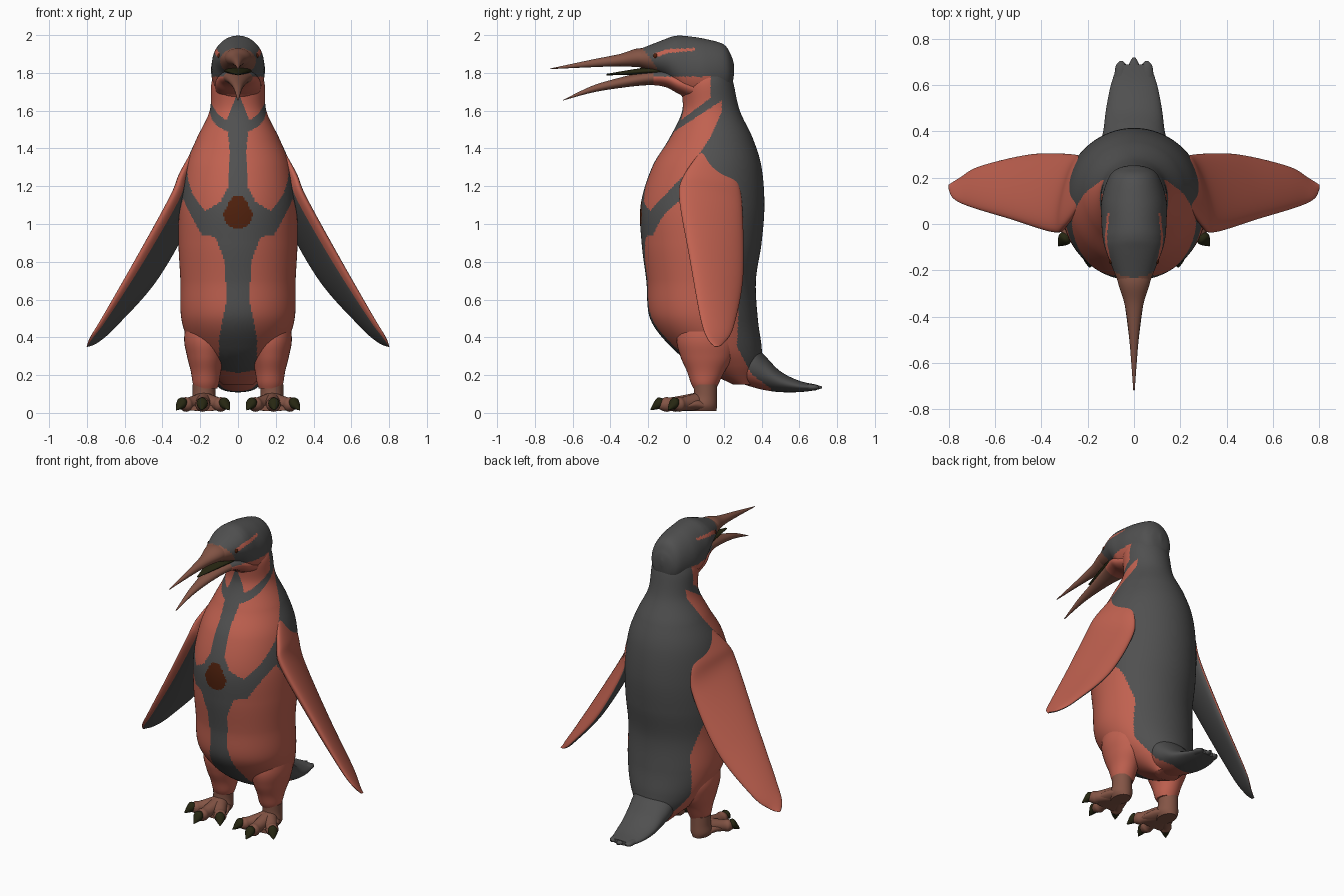
import bpy, bmesh, math
from mathutils import Vector

if "Cube" in bpy.data.objects:
    bpy.data.objects.remove(bpy.data.objects["Cube"], do_unlink=True)


def make_material(name, red, green, blue):
    mat = bpy.data.materials.new(name)
    mat.use_nodes = True
    mat.diffuse_color = (red, green, blue, 1)
    shader = mat.node_tree.nodes["Principled BSDF"]
    shader.inputs["Base Color"].default_value = mat.diffuse_color
    return mat


MATERIALS = {
    "red": make_material("red feathers", .53, .12, .08),
    "grey": make_material("grey feathers", .08, .08, .08),
    "horn": make_material("brown horn", .23, .09, .06),
    "brown": make_material("dark brown", .08, .015, .004),
    "dark": make_material("olive black", .02, .02, .006),
}


def smooth_rows(rows, steps):
    """Pass a Catmull-Rom curve through the rows."""
    result = []
    last = len(rows) - 1
    for i in range(last):
        before, start, end, after = (rows[max(0, min(last, i + k))] for k in (-1, 0, 1, 2))
        for j in range(steps):
            t = j / steps
            row = []
            for p, q, r, s in zip(before, start, end, after):
                leave, arrive = (r - p) / 2, (s - q) / 2
                bend = 3 * (r - q) - 2 * leave - arrive
                twist = 2 * (q - r) + leave + arrive
                row.append(q + t * (leave + t * (bend + t * twist)))
            result.append(row)
    return result + [list(rows[last])]


def loft(name, rings, paint, sides=32, steps=6, side=1):
    """Skin elliptical rings (centre, half axis, half axis); paint is a key or a rule."""
    bm = bmesh.new()
    loops = []
    for row in smooth_rows([[*c, *u, *v] for c, u, v in rings], steps):
        centre, u, v = Vector(row[:3]), Vector(row[3:6]), Vector(row[6:])
        loop = []
        for k in range(sides):
            angle = math.tau * k / sides
            point = centre + u * math.cos(angle) + v * math.sin(angle)
            point.x *= side
            loop.append(bm.verts.new(point))
        loops.append(loop)
    slots = []

    def add_face(verts, angle):
        face = bm.faces.new(verts)
        key = paint if isinstance(paint, str) else paint(face.calc_center_median(), angle)
        if key not in slots:
            slots.append(key)
        face.material_index = slots.index(key)

    for lower, upper in zip(loops, loops[1:]):
        for k in range(sides):
            following = (k + 1) % sides
            corners = (lower[k], lower[following], upper[following], upper[k])
            add_face(corners, math.tau * (k + .5) / sides)
    add_face(loops[0], 0)
    add_face(loops[-1], 0)
    bmesh.ops.recalc_face_normals(bm, faces=bm.faces)
    mesh = bpy.data.meshes.new(name)
    bm.to_mesh(mesh)
    bm.free()
    for key in slots:
        mesh.materials.append(MATERIALS[key])
    obj = bpy.data.objects.new(name, mesh)
    bpy.context.collection.objects.link(obj)
    bpy.ops.object.select_all(action="DESELECT")
    obj.select_set(True)
    bpy.context.view_layer.objects.active = obj
    bpy.ops.object.shade_smooth_by_angle(angle=math.radians(50))


def stacked(rows, x=0):
    """Level rings from (z, front y, back y, half width)."""
    return [((x, (front + back) / 2, z), (width, 0, 0), (0, (back - front) / 2, 0))
            for z, front, back, width in rows]


def lengthwise(rows, x=0):
    """Upright rings from (y, low z, high z, half width)."""
    return [((x, y, (low + high) / 2), (width, 0, 0), (0, 0, (high - low) / 2))
            for y, low, high, width in rows]


def graph(value, points):
    """Piecewise linear lookup."""
    for (start, low), (end, high) in zip(points, points[1:]):
        if value <= end:
            return low + (high - low) * max(0, (value - start) / (end - start))
    return points[-1][1]


# Plumage borders
BACK = [(.13, .45), (.2, .35), (.35, .27), (.6, .28), (.8, .22), (.95, .1), (1.17, -.04)]
BELLY_STRIPE = [(.21, 0), (.23, .1), (.4, .1), (.6, .06), (.8, .07), (.93, .12)]
BELLY_TOP = [(.1, .93), (.19, .94), (.24, 1.03), (.31, 1.17)]
CHEST_EDGE = [(-.2, 1.06), (0, 1.27), (.13, 1.46), (.2, 1.62)]
CHEST_STRIPE = [(1.07, .17), (1.12, .09), (1.2, .05), (1.4, .045), (1.55, .06), (1.7, 0)]
BREAST_SPOT = [(.98, .03), (1, .06), (1.05, .08), (1.11, .05), (1.15, .02)]
BROW = [(-.17, 1.89), (-.1, 1.915), (.05, 1.925)]


def plumage(point, angle):
    x, y, z = abs(point.x), point.y, point.z
    if y < -.1 and .98 < z < 1.15 and x < graph(z, BREAST_SPOT):
        return "brown"
    if z > 1.78 and y < -.2 + .7 * (1.89 - z):
        return "horn"
    if x > .04 and -.17 < y < .05 and abs(z - graph(y, BROW)) < .008 - y / 40:
        return "red"
    if z < graph(x, BELLY_TOP) and y < graph(z, BACK) and x > graph(z, BELLY_STRIPE):
        return "red"
    if z > 1.04 and x > graph(z, CHEST_STRIPE):
        on_chest = y < .19 and graph(y, CHEST_EDGE) < z < 1.53 + .65 * y
        on_throat = y < .13 and 1.57 + .75 * y < z < 1.78
        if on_chest or on_throat:
            return "red"
    return "grey"


def throat(point, angle):
    if point.y < -.17:
        return "horn"
    return "red" if point.z < 1.78 else "grey"


# Body and neck
loft("body", stacked([
    (.15, .25, .36, .08), (.25, .05, .4, .18), (.35, -.08, .4, .25), (.5, -.19, .38, .3),
    (.7, -.21, .37, .305), (.9, -.235, .4, .315), (1.1, -.24, .415, .31), (1.3, -.18, .4, .28),
    (1.45, -.09, .355, .22), (1.6, -.02, .285, .15), (1.75, -.02, .25, .14), (1.85, .06, .22, .1),
]), plumage, sides=220, steps=26)

# Head
loft("head", lengthwise([
    (.255, 1.8, 1.84, .01), (.24, 1.72, 1.89, .07), (.2, 1.67, 1.95, .11), (.1, 1.64, 1.98, .14),
    (0, 1.66, 1.995, .14), (-.06, 1.72, 1.995, .135), (-.12, 1.78, 1.975, .12), (-.26, 1.835, 1.92, .065),
]), plumage, sides=120, steps=16)

# Bill, throat and tongue
loft("upper_bill", lengthwise([
    (-.15, 1.825, 1.92, .085), (-.25, 1.83, 1.93, .07), (-.35, 1.835, 1.9, .04),
    (-.5, 1.83, 1.87, .02), (-.72, 1.82, 1.823, .003),
]), "horn", steps=8)
loft("lower_bill", lengthwise([
    (.05, 1.65, 1.78, .12), (-.04, 1.69, 1.8, .12), (-.11, 1.725, 1.82, .1), (-.2, 1.735, 1.81, .07),
    (-.35, 1.72, 1.775, .04), (-.5, 1.695, 1.73, .02), (-.65, 1.654, 1.657, .003),
]), throat, sides=48, steps=12)
loft("tongue", lengthwise([
    (-.06, 1.79, 1.83, .08), (-.2, 1.79, 1.83, .062), (-.42, 1.787, 1.795, .006),
]), "dark")

# Tail with ragged tip
loft("tail", lengthwise([
    (.25, .17, .38, .12), (.34, .14, .38, .14), (.42, .12, .3, .13),
    (.5, .11, .22, .12), (.6, .11, .17, .1), (.69, .12, .15, .07),
]), plumage, sides=64, steps=10)
for name, offset in (("left", 1), ("middle", 0), ("right", -1)):
    tip = .72 - .015 * abs(offset)
    loft(name + "_tail_feather", lengthwise([
        (.62, .12, .155, .03), (.68, .12, .15, .025), (tip, .13, .14, .006),
    ], offset * .055), "grey", sides=16)

# Flipper leading and trailing points, shoulder to tip
FLIPPER = [
    ((.23, .09, 1.4), (.2, .22, 1.38)), ((.3, -.01, 1.26), (.23, .28, 1.21)),
    ((.35, -.035, 1.14), (.26, .3, 1.03)), ((.53, .02, .82), (.44, .3, .7)),
    ((.71, .075, .51), (.66, .25, .45)), ((.78, .11, .4), (.75, .2, .37)), ((.8, .15, .35), (.8, .17, .35)),
]


def flipper_rings():
    span = Vector((.5, .05, -.85))
    for leading, trailing in FLIPPER:
        leading, trailing = Vector(leading), Vector(trailing)
        chord = (leading - trailing) / 2
        thickness = chord.cross(span).normalized() * chord.length / 4
        yield (leading + trailing) / 2, chord, thickness


def flipper_paint(point, angle):
    inner_face = math.sin(angle) < 0 and math.cos(angle) < .82
    return "grey" if inner_face else "red"


TOES = {"inner": (.065, -.095), "middle": (.19, -.155), "outer": (.305, -.07)}

for label, side in (("left", 1), ("right", -1)):
    loft(label + "_flipper", list(flipper_rings()), flipper_paint, sides=48, steps=10, side=side)

    # Leg and foot
    loft(label + "_thigh", stacked([
        (.13, .04, .16, .06), (.16, .025, .175, .07), (.22, .005, .205, .08),
        (.3, -.03, .25, .1), (.4, -.05, .26, .115), (.55, -.02, .2, .09),
    ], .17), "red", side=side)
    loft(label + "_ankle", stacked([
        (.01, .02, .16, .05), (.04, .02, .165, .065), (.09, .04, .165, .06), (.15, .04, .165, .06),
    ], .18), "horn", side=side)
    loft(label + "_foot_web", lengthwise([
        (.13, .01, .05, .05), (.06, .01, .08, .08), (0, .01, .06, .1), (-.05, .01, .04, .1),
    ], .18), "horn", side=side)

    # Toes and claws
    for toe, (x, y) in TOES.items():
        root, tip = Vector((.18, .07, .06)), Vector((x, y, .04))
        along = (tip - root).normalized()
        across = along.cross(Vector((0, 0, 1))).normalized()
        up = across.cross(along)
        toe_rings = [(root.lerp(tip, t), across * r, up * r)
                     for t, r in ((0, .05), (.6, .036), (.8, .038), (1, .015))]
        claw_rings = [(tip + along * reach + up * rise, across * r, up * r)
                      for reach, rise, r in ((-.035, .01, .024), (-.01, .01, .03), (.01, 0, .022), (.035, -.02, .003))]
        loft(f"{label}_{toe}_toe", toe_rings, "horn", sides=20, side=side)
        loft(f"{label}_{toe}_claw", claw_rings, "dark", sides=16, side=side)

    # Eye
    loft(label + "_eye", [
        ((.096 + .013 * math.sin(t), -.16, 1.89), (0, .014 * math.cos(t), 0), (0, 0, .014 * math.cos(t)))
        for t in (-1.5, -.8, 0, .8, 1.5)
    ], "brown", sides=16, side=side)
